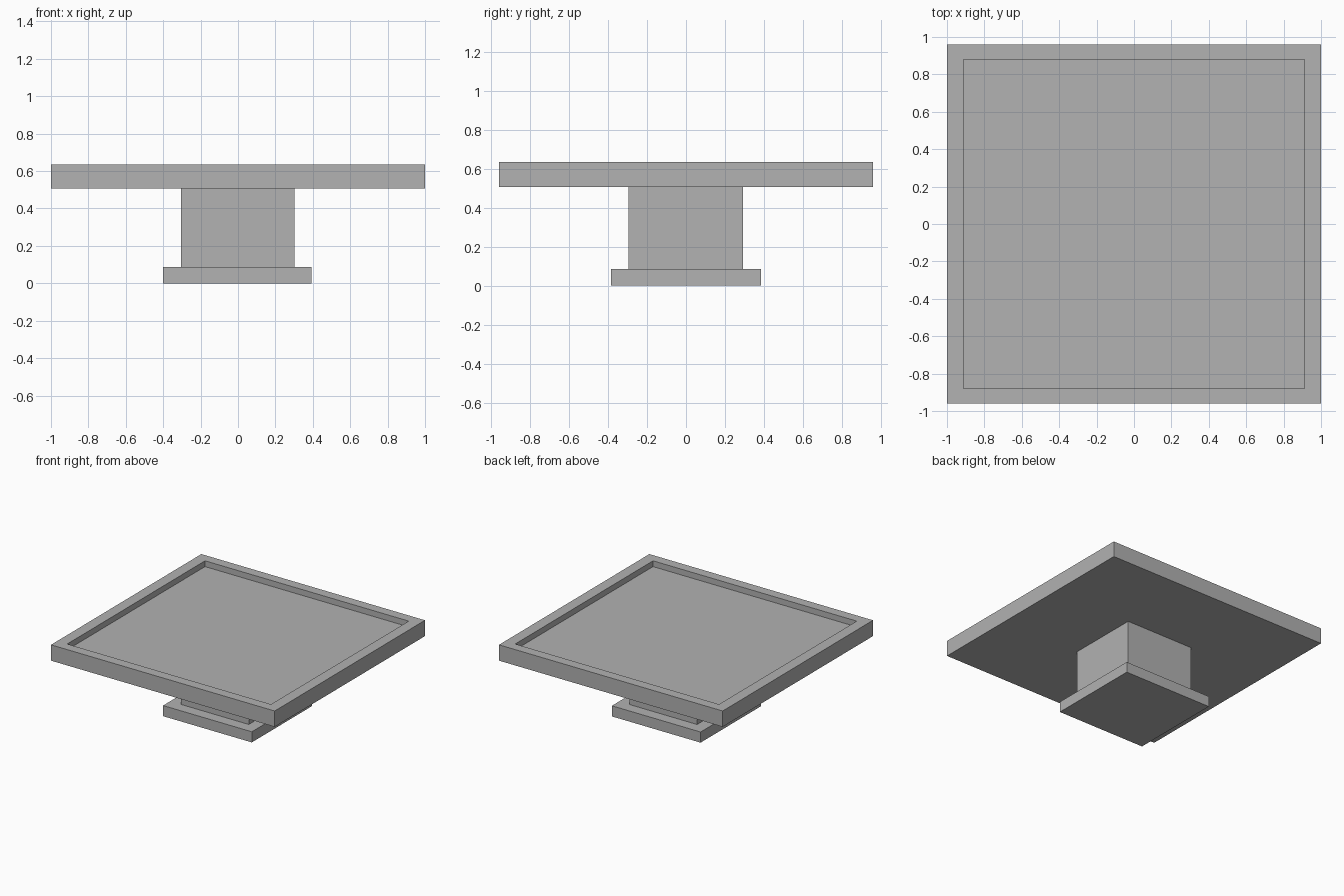
import bpy
import bmesh
from mathutils import Vector

if "Cube" in bpy.data.objects:
    bpy.data.objects.remove(bpy.data.objects["Cube"], do_unlink=True)

# One plain grey for the whole table
grey = bpy.data.materials.new("plain_grey")
grey.use_nodes = True
colour = (0.445, 0.445, 0.445, 1)
grey.diffuse_color = colour
grey.node_tree.nodes["Principled BSDF"].inputs["Base Color"].default_value = colour


def block(name, low, high, recess=None):
    """Box between two corners; recess = (half x, half y, depth) sinks the top."""
    low, high = Vector(low), Vector(high)
    centre, size = (low + high) / 2, high - low
    bm = bmesh.new()
    bmesh.ops.create_cube(bm, size=1)
    for v in bm.verts:
        v.co = Vector(a * b for a, b in zip(v.co, size)) + centre
    if recess:
        half_x, half_y, depth = recess
        bm.normal_update()
        top = max(bm.faces, key=lambda f: f.calc_center_median().z)

        # Flat rim around the top
        bmesh.ops.inset_region(bm, faces=[top], thickness=0.05)
        for v in top.verts:
            v.co.x = half_x if v.co.x > 0 else -half_x
            v.co.y = half_y if v.co.y > 0 else -half_y

        # Sunken floor with upright walls
        floor = bmesh.ops.extrude_discrete_faces(bm, faces=[top])["faces"][0]
        for v in floor.verts:
            v.co.z -= depth
    bm.normal_update()
    mesh = bpy.data.meshes.new(name)
    bm.to_mesh(mesh)
    bm.free()
    mesh.materials.append(grey)
    obj = bpy.data.objects.new(name, mesh)
    bpy.context.collection.objects.link(obj)
    return obj


# Foot, pedestal and tray-like table top
block("base_plate", (-0.4, -0.385, 0), (0.393, 0.385, 0.086))
block("pedestal", (-0.304, -0.294, 0.086), (0.302, 0.293, 0.508))
block("tray_top", (-1, -0.96, 0.508), (1, 0.96, 0.636), recess=(0.911, 0.88, 0.047))
